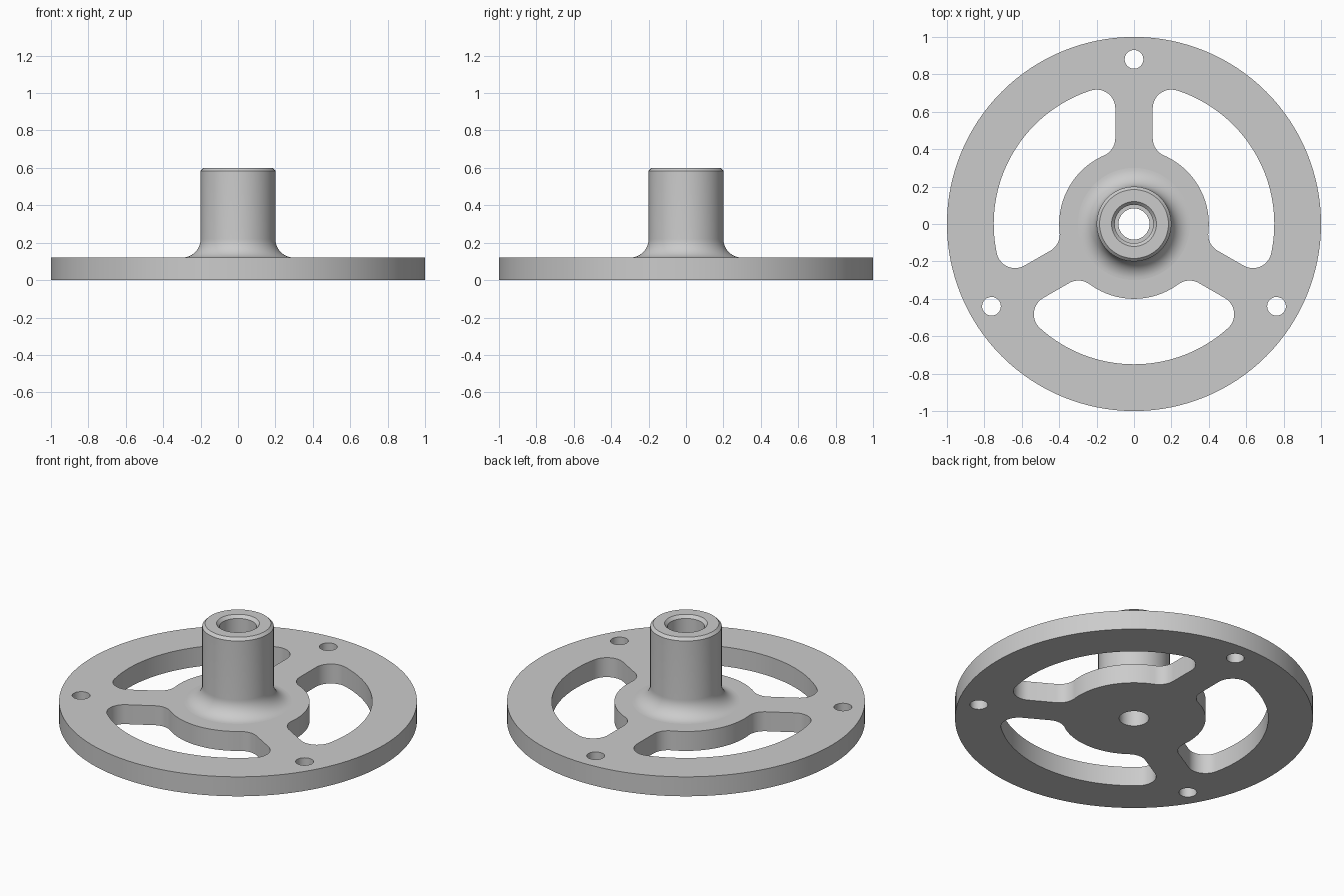
import bpy
import bmesh
from math import sin, cos, tau, pi, atan2, sqrt, radians

cube = bpy.data.objects.get("Cube")
if cube:
    bpy.data.objects.remove(cube)

THICK = 0.12       # plate thickness
HEIGHT = 0.6       # top of the hub
HUB_R = 0.2        # outer hub radius
BORE_R = 0.083     # through bore
SOCKET_R = 0.103   # wider bore in the upper hub
FILLET = 0.1       # used at the hub foot and in the window corners
SIDES = 128


def arc(cx, cy, r, a0, a1, steps):
    """Points along a circular arc, both ends included."""
    return [(cx + r * cos(a0 + (a1 - a0) * i / steps),
             cy + r * sin(a0 + (a1 - a0) * i / steps)) for i in range(steps + 1)]


def circle(cx, cy, r, sides):
    return arc(cx, cy, r, 0, tau, sides)[:-1]


def rotated(points, a):
    return [(x * cos(a) - y * sin(a), x * sin(a) + y * cos(a)) for x, y in points]


def window_outline():
    """Rounded opening between the spokes at 90 and -30 degrees."""
    half_spoke, inner, outer = 0.1, 0.4, 0.75
    cx = half_spoke + FILLET
    y_in = sqrt((inner + FILLET) ** 2 - cx ** 2)
    y_out = sqrt((outer - FILLET) ** 2 - cx ** 2)
    a_in, a_out = atan2(y_in, cx), atan2(y_out, cx)
    mid = pi / 6
    half = arc(0, 0, inner, mid, a_in, 14)
    half += arc(cx, y_in, FILLET, a_in + pi, pi, 10)[1:]
    half += arc(cx, y_out, FILLET, pi, a_out, 14)
    half += arc(0, 0, outer, a_out, mid, 20)[1:]
    # Reflect across the middle line of the window
    c, s = cos(2 * mid), sin(2 * mid)
    other = [(x * c + y * s, x * s - y * c) for x, y in half]
    return half + other[-2:0:-1]


bm = bmesh.new()


def ring(points, z):
    return [bm.verts.new((x, y, z)) for x, y in points]


def bridge(low, high):
    n = len(low)
    for i in range(n):
        j = (i + 1) % n
        bm.faces.new((low[i], low[j], high[j], high[i]))


def loop_edges(verts):
    return [bm.edges.get((verts[i - 1], verts[i])) for i in range(len(verts))]


# Plate walls: rim, three windows and three bolt holes
outlines = [circle(0, 0, 1, SIDES)]
for k in range(3):
    turn = k * tau / 3
    outlines.append(rotated(window_outline(), turn))
    outlines.append(rotated(circle(0, 0.88, 0.05, 32), turn))

bottom_edges, top_edges = [], []
for outline in outlines:
    low, high = ring(outline, 0), ring(outline, THICK)
    bridge(low, high)
    bottom_edges += loop_edges(low)
    top_edges += loop_edges(high)

# Hub turned from the bore at the bottom, over the top, to the filleted foot
profile = [(BORE_R, 0), (BORE_R, 0.2), (SOCKET_R, 0.2),
           (SOCKET_R, HEIGHT - 0.018), (0.12, HEIGHT),
           (HUB_R - 0.016, HEIGHT), (HUB_R, HEIGHT - 0.016)]
profile += arc(HUB_R + FILLET, THICK + FILLET, FILLET, pi, 1.5 * pi, 12)
rows = [ring(circle(0, 0, r, SIDES // 2), z) for r, z in profile]
for low, high in zip(rows, rows[1:]):
    bridge(low, high)
bottom_edges += loop_edges(rows[0])
top_edges += loop_edges(rows[-1])

# Flat plate faces with all the openings left free
for edges in (bottom_edges, top_edges):
    bmesh.ops.triangle_fill(bm, edges=edges, use_beauty=True)
bmesh.ops.recalc_face_normals(bm, faces=bm.faces[:])
for edge in bottom_edges + top_edges:
    edge.smooth = False

mesh = bpy.data.meshes.new("spoked_flange_with_hub")
bm.to_mesh(mesh)
bm.free()
flange = bpy.data.objects.new("spoked_flange_with_hub", mesh)
bpy.context.collection.objects.link(flange)

# Single plain grey
grey = bpy.data.materials.new("light_grey")
grey.use_nodes = True
colour = (0.6, 0.6, 0.6, 1)
grey.diffuse_color = colour
grey.node_tree.nodes["Principled BSDF"].inputs["Base Color"].default_value = colour
mesh.materials.append(grey)

bpy.ops.object.select_all(action='DESELECT')
flange.select_set(True)
bpy.context.view_layer.objects.active = flange
bpy.ops.object.shade_smooth_by_angle(angle=radians(30), keep_sharp_edges=True)
